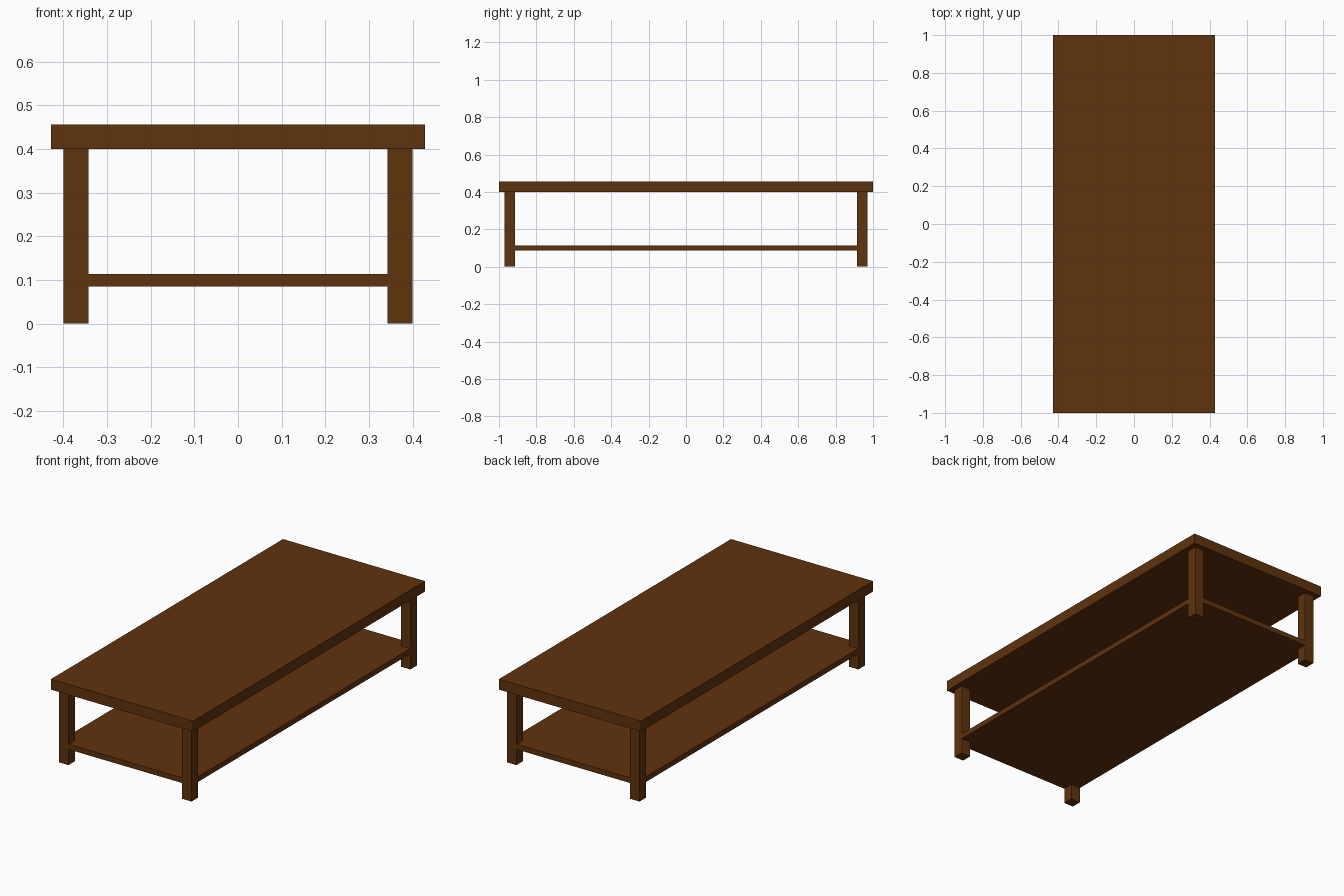
import bpy
import bmesh

if "Cube" in bpy.data.objects:
    bpy.data.objects.remove(bpy.data.objects["Cube"])

wood = bpy.data.materials.new("dark_wood")
wood.diffuse_color = (0.117, 0.033, 0.0045, 1.0)
wood.use_nodes = True
wood.node_tree.nodes["Principled BSDF"].inputs["Base Color"].default_value = wood.diffuse_color

# Main measurements
TOP_X, TOP_Y = 0.4285, 1.0      # tabletop half sizes
LEG_X, LEG_Y = 0.40, 0.9715     # outer faces of legs (half)
LEG = 0.0571                    # square leg width
LEG_H, TOP_H = 0.40, 0.457
SHELF_Z0, SHELF_Z1 = 0.0857, 0.1143


def prism(name, outline, z0, z1):
    """Extrude a flat outline (counter-clockwise) from z0 up to z1."""
    bm = bmesh.new()
    base = bm.faces.new([bm.verts.new((x, y, z0)) for x, y in outline])
    ext = bmesh.ops.extrude_face_region(bm, geom=[base], use_keep_orig=True)
    verts = [g for g in ext["geom"] if isinstance(g, bmesh.types.BMVert)]
    bmesh.ops.translate(bm, verts=verts, vec=(0, 0, z1 - z0))
    bmesh.ops.recalc_face_normals(bm, faces=bm.faces)
    mesh = bpy.data.meshes.new(name)
    bm.to_mesh(mesh)
    bm.free()
    mesh.materials.append(wood)
    obj = bpy.data.objects.new(name, mesh)
    bpy.context.collection.objects.link(obj)
    return obj


def rect(x0, x1, y0, y1):
    return [(x0, y0), (x1, y0), (x1, y1), (x0, y1)]


# Tabletop
prism("tabletop", rect(-TOP_X, TOP_X, -TOP_Y, TOP_Y), LEG_H, TOP_H)

# Four square legs
for side, sx in (("left", -1), ("right", 1)):
    for end, sy in (("front", -1), ("back", 1)):
        cx, cy, h = sx * (LEG_X - LEG / 2), sy * (LEG_Y - LEG / 2), LEG / 2
        prism(f"{end}_{side}_leg", rect(cx - h, cx + h, cy - h, cy + h), 0, LEG_H)

# Lower shelf, flush with the legs and notched around them
ix, iy = LEG_X - LEG, LEG_Y - LEG
quarter = [(LEG_X, iy), (ix, iy), (ix, LEG_Y)]
outline = (quarter
           + [(-x, y) for x, y in reversed(quarter)]
           + [(-x, -y) for x, y in quarter]
           + [(x, -y) for x, y in reversed(quarter)])
prism("lower_shelf", outline, SHELF_Z0, SHELF_Z1)
